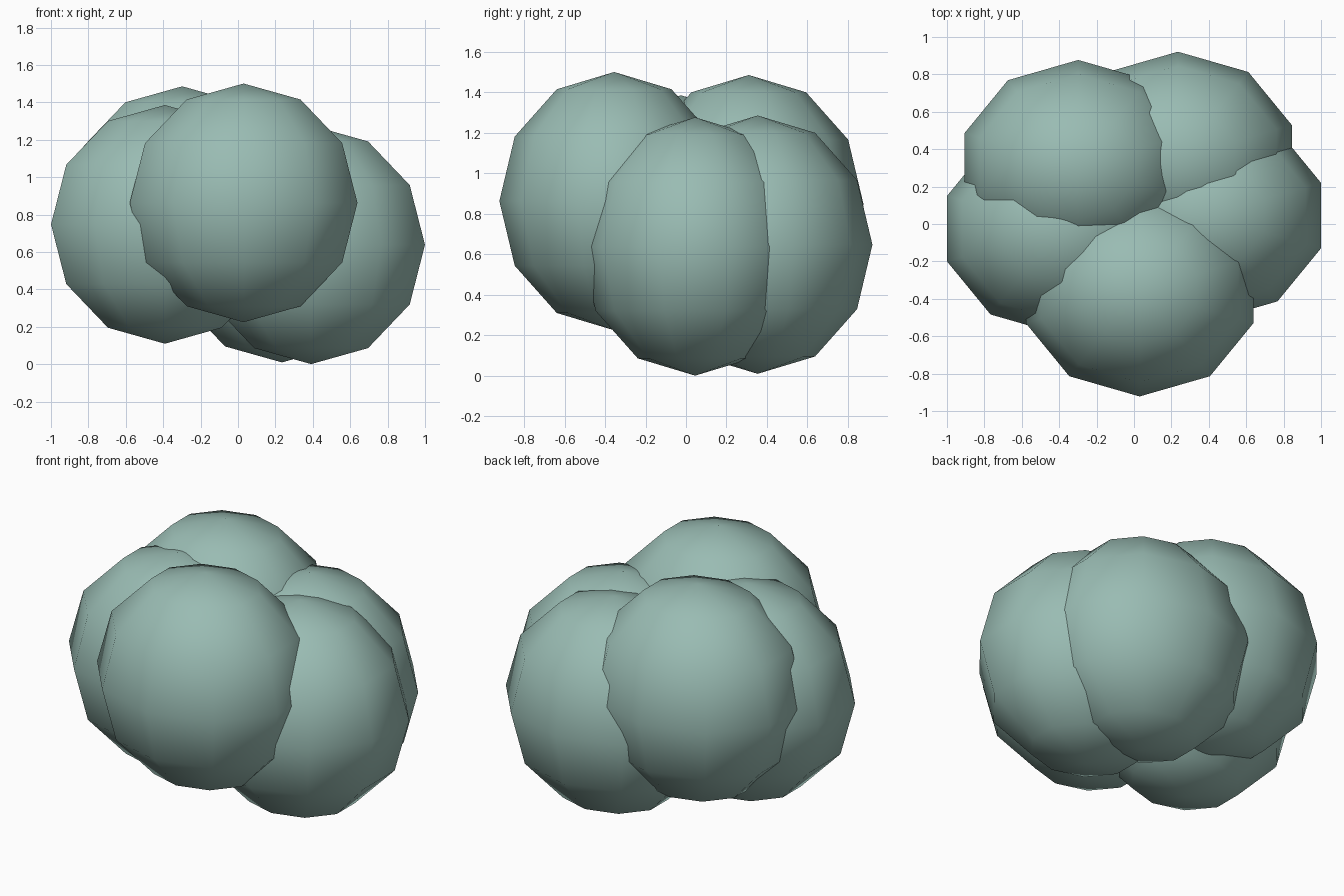
import bpy

if "Cube" in bpy.data.objects:
    bpy.data.objects.remove(bpy.data.objects["Cube"])

# Common low-poly ellipsoid size, slightly narrower front to back
RADII = (0.64, 0.567, 0.638)

# Centres of the overlapping lobes
LOBES = {
    "front_lobe": (0.03, -0.355, 0.863),
    "back_left_lobe": (-0.298, 0.31, 0.848),
    "left_lobe": (-0.391, -0.025, 0.748),
    "right_lobe": (0.391, 0.045, 0.639),
    "back_right_lobe": (0.235, 0.354, 0.648),
}

# Muted grey-green colour
green = bpy.data.materials.new("muted_green")
green.diffuse_color = (0.32, 0.50, 0.45, 1)
green.use_nodes = True
green.node_tree.nodes["Principled BSDF"].inputs["Base Color"].default_value = green.diffuse_color


def add_lobe(name, centre):
    bpy.ops.mesh.primitive_uv_sphere_add(segments=10, ring_count=6, radius=1, location=centre)
    lobe = bpy.context.object
    lobe.name = name
    lobe.scale = RADII
    bpy.ops.object.transform_apply(location=False, rotation=False, scale=True)
    bpy.ops.object.shade_smooth()
    lobe.data.materials.append(green)


# Cluster of lobes
for name, centre in LOBES.items():
    add_lobe(name, centre)
